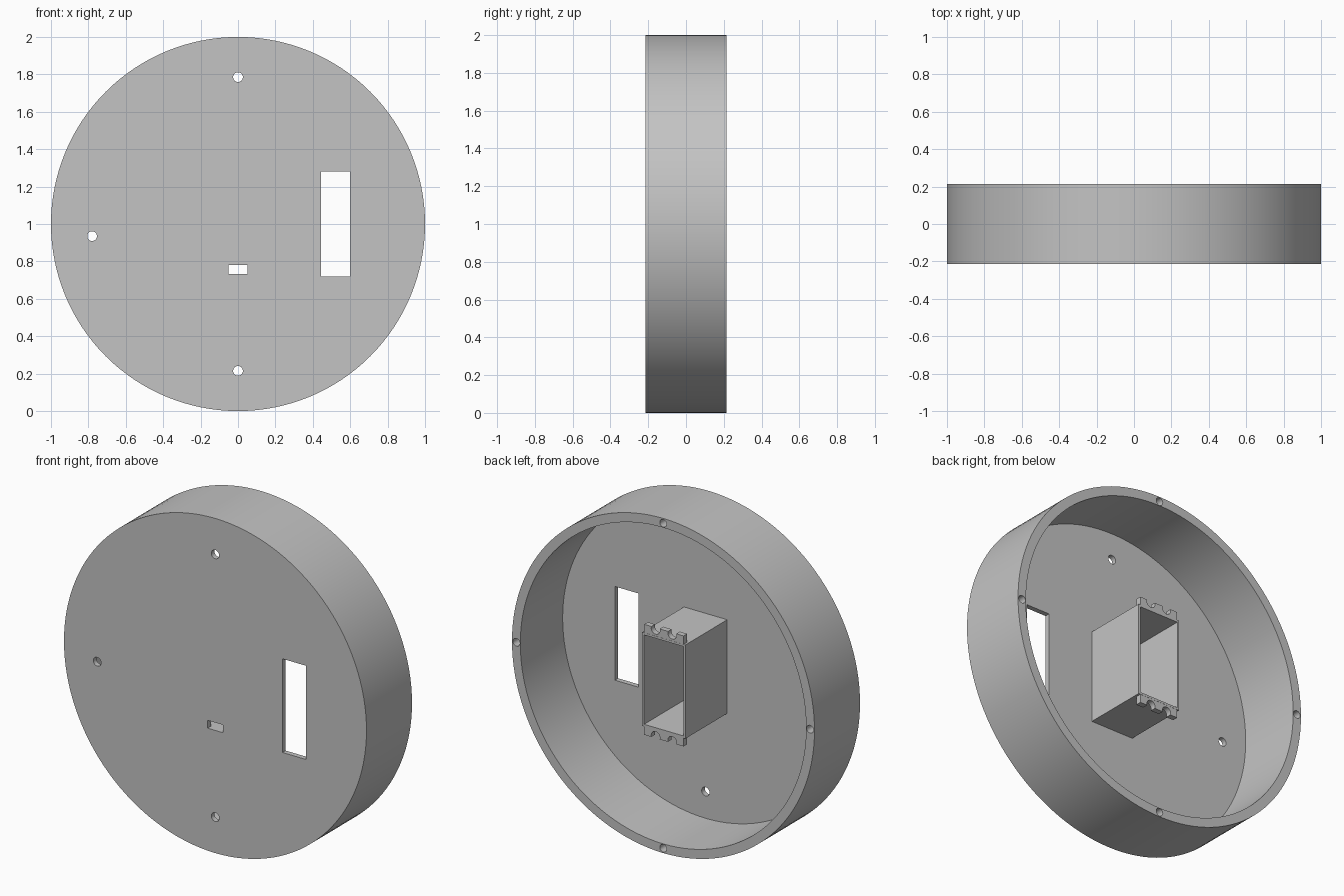
import bpy
import bmesh
import math
from mathutils import Matrix, Vector

cube = bpy.data.objects.get("Cube")
if cube:
    bpy.data.objects.remove(cube, do_unlink=True)

grey = bpy.data.materials.new("plain grey")
grey.use_nodes = True
colour = (0.55, 0.55, 0.55, 1)
grey.diffuse_color = colour
grey.node_tree.nodes["Principled BSDF"].inputs["Base Color"].default_value = colour

FRONT, BACK, FLOOR = -0.215, 0.215, -0.185
BOX_BACK = 0.21


def to_object(name, bm):
    mesh = bpy.data.meshes.new(name)
    bmesh.ops.recalc_face_normals(bm, faces=bm.faces)
    bm.to_mesh(mesh)
    bm.free()
    mesh.materials.append(grey)
    obj = bpy.data.objects.new(name, mesh)
    bpy.context.collection.objects.link(obj)
    return obj


def disc(name, x, z, radius, y0, y1, sides=32):
    """Cylinder whose axis runs front to back."""
    bm = bmesh.new()
    place = Matrix.Translation((x, (y0 + y1) / 2, z)) @ Matrix.Rotation(math.pi / 2, 4, "X")
    bmesh.ops.create_cone(bm, cap_ends=True, segments=sides, radius1=radius,
                          radius2=radius, depth=y1 - y0, matrix=place)
    return to_object(name, bm)


def block(name, x0, x1, y0, y1, z0, z1):
    bm = bmesh.new()
    low, high = Vector((x0, y0, z0)), Vector((x1, y1, z1))
    place = Matrix.Translation((low + high) / 2) @ Matrix.Diagonal((*(high - low), 1))
    bmesh.ops.create_cube(bm, size=1, matrix=place)
    return to_object(name, bm)


def cut(target, cutter):
    cutter.hide_render = True
    mod = target.modifiers.new("cut", "BOOLEAN")
    mod.operation, mod.solver, mod.object = "DIFFERENCE", "EXACT", cutter
    bpy.context.view_layer.objects.active = target
    bpy.ops.object.modifier_apply(modifier=mod.name)
    bpy.data.objects.remove(cutter, do_unlink=True)


# Round shell, hollow from the back
shell = disc("round_shell", 0, 1, 1, FRONT, BACK, 128)
cut(shell, disc("pocket_cutter", 0, 1, 0.945, FLOOR, BACK + 0.1, 128))

# Window, slot and round holes through the front plate
cut(shell, block("window_cutter", 0.445, 0.6, -0.3, -0.1, 0.72, 1.28))
cut(shell, block("slot_cutter", -0.05, 0.05, -0.3, -0.1, 0.733, 0.78))
for x, z in ((0, 1.785), (0, 0.215), (-0.78, 0.935)):
    cut(shell, disc("hole_cutter", x, z, 0.026, -0.3, -0.1))

# Blind screw holes in the rim
for i in range(4):
    a = i * math.pi / 2
    cut(shell, disc("screw_cutter", 0.971 * math.cos(a), 1 + 0.971 * math.sin(a),
                    0.023, BACK - 0.1, BACK + 0.1, 24))

# Open box standing on the plate
box = block("inner_box", -0.143, 0.143, FLOOR - 0.005, BOX_BACK, 0.72, 1.28)
cut(box, block("box_cutter", -0.13, 0.13, -0.3, 0.3, 0.733, 1.267))

# Notched strips above and below the box mouth
parts = [shell, box]
for name, side in (("upper_strip", 1), ("lower_strip", -1)):
    z0, z1 = sorted((1 + side * 0.275, 1 + side * 0.33))
    strip = block(name, -0.13, 0.13, BOX_BACK - 0.035, BOX_BACK - 0.001, z0, z1)
    for x in (-0.055, 0.055):
        cut(strip, disc("notch_cutter", x, 1 + side * 0.32, 0.029, 0, 0.3, 24))
    parts.append(strip)

# Smooth the round walls and keep the edges sharp
bpy.ops.object.select_all(action="DESELECT")
for part in parts:
    part.select_set(True)
bpy.context.view_layer.objects.active = shell
bpy.ops.object.shade_smooth_by_angle(angle=math.radians(30))
